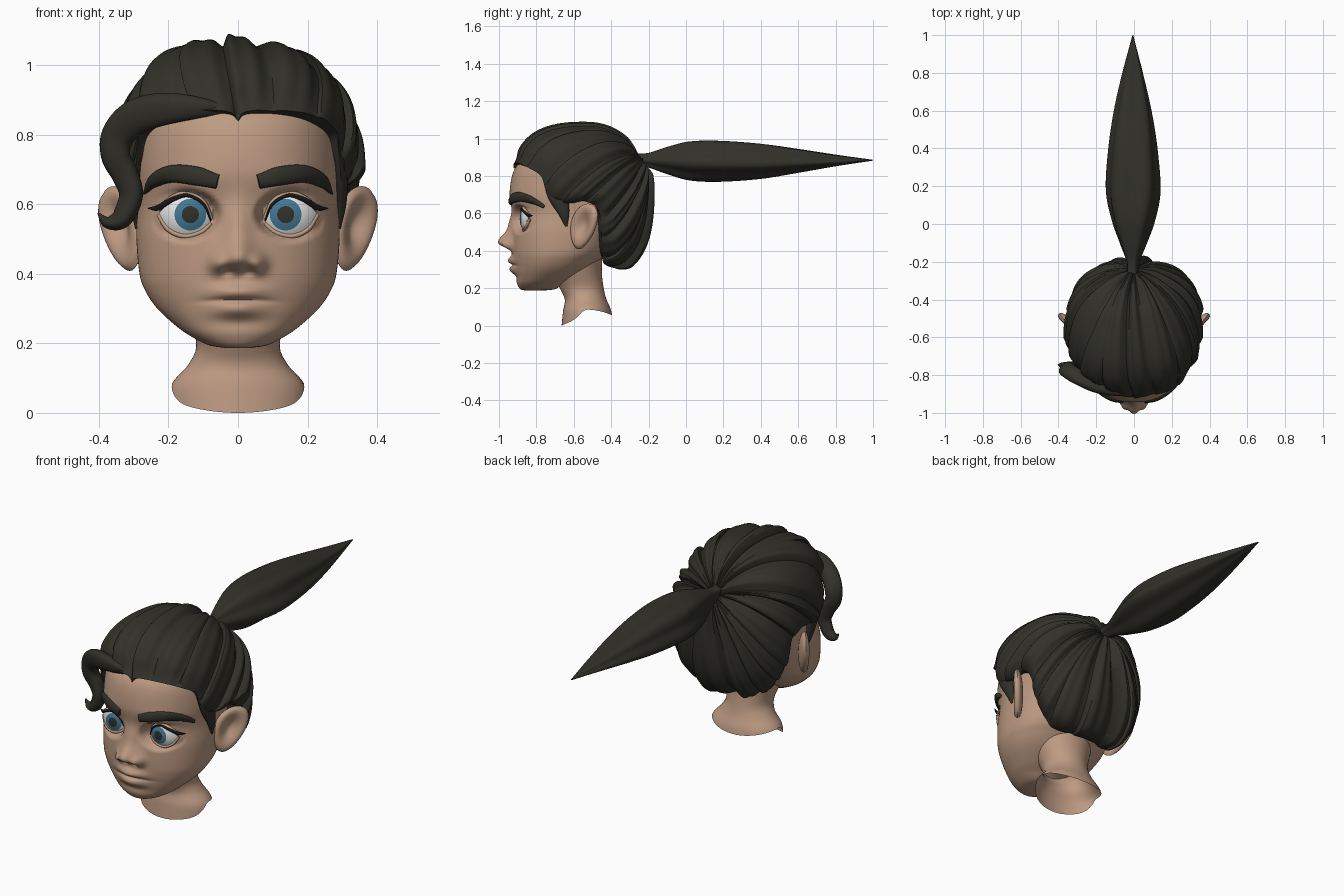
import bpy, bmesh, math, random
from mathutils import Vector
from mathutils.bvhtree import BVHTree

random.seed(11)
if "Cube" in bpy.data.objects:
    bpy.data.objects.remove(bpy.data.objects["Cube"], do_unlink=True)


def material(name, rgb):
    m = bpy.data.materials.new(name)
    m.use_nodes = True
    m.diffuse_color = (*rgb, 1)
    m.node_tree.nodes["Principled BSDF"].inputs["Base Color"].default_value = (*rgb, 1)
    return m


SKIN = material("skin", (0.51, 0.325, 0.225))
HAIR = material("dark_hair", (0.031, 0.030, 0.023))
WHITE = material("eye_white", (0.8, 0.8, 0.8))
BLUE = material("iris_blue", (0.055, 0.185, 0.30))
LASH = material("lash_black", (0.01, 0.01, 0.009))


def spline(pts, n):
    """Smooth curve through points of any dimension."""
    p = [Vector(q) for q in pts]
    p = [2 * p[0] - p[1]] + p + [2 * p[-1] - p[-2]]
    out = []
    for a, b, c, d in zip(p, p[1:], p[2:], p[3:]):
        for i in range(n):
            t = i / n
            out.append(b + (c - a) * (t / 2) + (a - b * 2.5 + c * 2 - d / 2) * t**2
                       + ((b - c) * 1.5 + (d - a) / 2) * t**3)
    return out + [p[-2]]


def grid(name, rows, mats, wrap=True, caps=(True, True), sharp=60):
    """Skin a list of point rows into one smooth mesh."""
    n = len(rows[0])
    verts = [tuple(p) for r in rows for p in r]
    faces = [(i * n + j, i * n + (j + 1) % n, (i + 1) * n + (j + 1) % n, (i + 1) * n + j)
             for i in range(len(rows) - 1) for j in range(n if wrap else n - 1)]
    if caps[0]:
        faces.append(tuple(range(n)))
    if caps[1]:
        faces.append(tuple(range(len(verts) - n, len(verts))))
    me = bpy.data.meshes.new(name)
    me.from_pydata(verts, [], faces)
    bm = bmesh.new()
    bm.from_mesh(me)
    bmesh.ops.recalc_face_normals(bm, faces=bm.faces)
    bm.to_mesh(me)
    bm.free()
    for m in mats:
        me.materials.append(m)
    me.polygons.foreach_set("use_smooth", [True] * len(me.polygons))
    me.set_sharp_from_angle(angle=math.radians(sharp))
    ob = bpy.data.objects.new(name, me)
    bpy.context.collection.objects.link(ob)
    return ob, verts, faces


def tube(name, pts, mat, ref, lobes=0, amp=0, twist=0, sides=14, n=8):
    """Sweep an oval along points given as x, y, z, width, thickness."""
    path = spline(pts, n)
    rows = []
    for i, q in enumerate(path):
        t = (path[min(i + 1, len(path) - 1)] - path[max(i - 1, 0)]).to_3d().normalized()
        side = t.cross(Vector(ref)).normalized()
        nor = side.cross(t)
        row = []
        for k in range(sides):
            a = math.tau * k / sides
            f = 1 + amp * math.cos(lobes * a + twist * i / len(path))
            row.append(q.to_3d() + side * (q[3] * math.cos(a) * f) + nor * (q[4] * math.sin(a) * f))
        rows.append(row)
    return grid(name, rows, [mat])


def power(v, e):
    return math.copysign(abs(v) ** e, v)


def section(w, yf, yb, a, e):
    c, s = power(math.cos(a), e), power(math.sin(a), e)
    return w * c, (yf + yb) / 2 + (yb - yf) / 2 * s


def bump(x, z, cx, cz, sx, sz):
    return math.exp(-((x - cx) / sx) ** 2 / 2 - ((z - cz) / sz) ** 2 / 2)


# Eyeball front surface, shared by eyes, lids and sockets
EX, EY, EZ, ER = 0.142, -0.785, 0.57, 0.102


def eye_y(x, z, lift=0):
    d = (ER + lift) ** 2 - (abs(x) - EX) ** 2 - (z - EZ) ** 2
    return EY - math.sqrt(max(d, 0.0004))


def sculpt(x, y, z):
    """Nose, lips, chin and eye sockets on the front of the face."""
    if y > -0.7:
        return y
    ax = abs(x)
    y -= 0.068 * bump(x, z, 0, 0.443, 0.036, 0.034 if z > 0.443 else 0.023)
    y -= 0.024 * bump(x, z, 0, 0.53, 0.027, 0.06)
    y -= 0.036 * bump(ax, z, 0.057, 0.428, 0.017, 0.019)
    y += 0.016 * bump(ax, z, 0.03, 0.405, 0.012, 0.007)
    y -= 0.029 * bump(x, z, 0, 0.348, 0.056, 0.017) + 0.028 * bump(x, z, 0, 0.298, 0.05, 0.019)
    y += 0.014 * bump(x, z, 0, 0.324 - 0.3 * x * x, 0.055, 0.005) + 0.005 * bump(x, z, 0, 0.385, 0.008, 0.015)
    y += 0.007 * bump(x, z, 0, 0.262, 0.06, 0.015)
    y -= 0.006 * bump(ax, z, 0.15, 0.67, 0.08, 0.03)
    r = math.hypot((ax - 0.152) / 0.077, (z - 0.569) / 0.056)
    w = max(0, min(1, (1.4 - r) / 0.4))
    w = w * w * (3 - 2 * w)
    return y + (max(y, eye_y(x, z) + 0.008) - y) * w


# Head: stacked sections as height, half width, front, back
table = [(0.187, 0.04, -0.86, -0.76), (0.195, 0.085, -0.885, -0.70), (0.22, 0.135, -0.902, -0.66),
         (0.25, 0.178, -0.91, -0.60), (0.30, 0.232, -0.915, -0.52), (0.35, 0.266, -0.922, -0.46),
         (0.40, 0.283, -0.928, -0.41), (0.5, 0.292, -0.928, -0.36), (0.6, 0.29, -0.922, -0.30),
         (0.7, 0.295, -0.942, -0.27), (0.8, 0.29, -0.93, -0.26), (0.86, 0.275, -0.90, -0.28),
         (0.91, 0.25, -0.84, -0.31), (0.97, 0.2, -0.77, -0.36), (1.01, 0.05, -0.65, -0.5)]
rows = []
for z, w, yf, yb in spline(table, 10):
    row = []
    for k in range(200):
        x, y = section(w, yf, yb, math.tau * k / 200, 0.92)
        row.append((x, sculpt(x, y, z), z))
    rows.append(row)
_, hv, hf = grid("head", rows, [SKIN])
face_tree = BVHTree.FromPolygons(hv, hf)


def face_y(x, z):
    hit = face_tree.ray_cast(Vector((x, -2, z)), Vector((0, 1, 0)))[0]
    return hit.y if hit else -0.8


# Neck with an uneven open lower edge
ntab = spline([(0, 0.2, -0.665, -0.385), (0.08, 0.192, -0.657, -0.40), (0.14, 0.142, -0.648, -0.425),
               (0.2, 0.12, -0.675, -0.44), (0.30, 0.15, -0.72, -0.45), (0.47, 0.2, -0.72, -0.44)], 12)
rows = []
for i in range(34):
    row = []
    for k in range(64):
        a = math.tau * k / 64
        c = math.cos(a) ** 2
        low = 0.035 * c + 0.05 * c**6 if math.sin(a) < 0 else 0.055 + 0.03 * c
        z = low + (0.46 - low) * i / 33
        _, w, yf, yb = next(p.lerp(q, (z - p[0]) / (q[0] - p[0])) for p, q in zip(ntab, ntab[1:]) if z <= q[0])
        row.append((*section(w, yf, yb, a, 1), z))
    rows.append(row)
grid("neck", rows, [SKIN], caps=(False, False))

upper = [(0.078, 0.55), (0.10, 0.598), (0.145, 0.622), (0.19, 0.61), (0.228, 0.575)]
lower = [(0.078, 0.55), (0.108, 0.525), (0.155, 0.514), (0.2, 0.533), (0.228, 0.575)]
for s, side in ((1, "left"), (-1, "right")):
    # Almond of eye white between the lids
    up, lo = spline(upper, 8), spline(lower, 8)
    rows = [[(s * (q := a.lerp(b, t / 12))[0], eye_y(q[0], q[1]), q[1]) for a, b in zip(up, lo)]
            for t in range(13)]
    grid(side + "_eye", rows, [WHITE], wrap=False, caps=(False, False))
    # Iris and pupil as one thin cap
    rows = []
    for r in (0.001, 0.012, 0.0245, 0.0345, 0.0455):
        ring = [(0.137 + r * math.cos(math.tau * k / 40), 0.57 + r * math.sin(math.tau * k / 40)) for k in range(40)]
        rows.append([(s * x, eye_y(x, z, 0.002), z) for x, z in ring])
    iris = grid(side + "_iris", rows, [BLUE, HAIR], caps=(True, False))[0]
    for f in iris.data.polygons:
        f.material_index = int(math.hypot(abs(f.center.x) - 0.137, f.center.z - 0.57) < 0.0245)
    # Lids and lashes
    for nm, rim, off in (("upper_lid", upper, 0.009), ("lower_lid", lower, -0.006)):
        tube(f"{side}_{nm}", [(s * x, eye_y(x, z) + 0.004, z + off, 0.007, 0.009) for x, z in rim], SKIN, (0, 1, 0))
    widths = (0.002, 0.004, 0.005, 0.007)
    lash = [(s * x, eye_y(x, z) - 0.006, z + 0.003, w, 0.005) for (x, z), w in zip(upper, widths)]
    lash += [(s * 0.228, -0.842, 0.59, 0.009, 0.006), (s * 0.26, -0.82, 0.588, 0.001, 0.001)]
    tube(side + "_lash", lash, LASH, (0, 1, 0))
    # Eyebrow following the brow ridge
    brow = [(0.058, 0.665, 0.021), (0.12, 0.681, 0.027), (0.19, 0.687, 0.025), (0.24, 0.667, 0.02), (0.266, 0.636, 0.005)]
    tube(side + "_eyebrow", [(s * x, face_y(x, z) - 0.002, z, w, 0.013) for x, z, w in brow], HAIR, (0, 1, 0))
    # Ear: thin shell with a raised rim and a hollow
    rows = []
    turn = math.radians(40)
    for i in range(-12, 13):
        r = max(0.02, 1 - abs(i) / 12) if i < 0 else 1 - i / 12.3
        row = []
        for k in range(40):
            a = math.tau * k / 40
            p = 0.086 * r * math.cos(a) * (1 + 0.2 * math.sin(a))
            q = 0.122 * r * math.sin(a)
            h = -0.03 * math.sqrt(1 - r * r)
            if i > 0:
                h = 0.03 * math.sqrt(1 - r**4) - 0.042 * bump(p, q, 0, 0.01, 0.034, 0.05)
            x = 0.333 + p * math.sin(turn) + h * math.cos(turn) + 0.18 * q
            row.append((s * x, -0.548 + p * math.cos(turn) - h * math.sin(turn) + 0.2 * q, 0.53 + q))
        rows.append(row)
    grid(side + "_ear", rows, [SKIN])
    # Sideburn in front of the ear
    tube(side + "_sideburn", [(s * 0.285, -0.70, 0.80, 0.07, 0.02), (s * 0.295, -0.685, 0.70, 0.055, 0.02),
                              (s * 0.297, -0.655, 0.61, 0.032, 0.016), (s * 0.29, -0.64, 0.53, 0.006, 0.006)], HAIR, (1, 0, 0))

# Swept-back hair: overlapping clumps run from the hairline to the tie
CENTRE = Vector((0, -0.55, 0.70))
TIE = Vector((0, 0.33, 0.185)).normalized()


def shell(d):
    """Distance to the hair surface, squarer at the forehead and nape."""
    p = 2.4 - 0.7 * d.y * d.z
    radii = (0.337, 0.345 if d.y > 0 else 0.358, 0.36 if d.z > 0 else 0.42)
    return sum(abs(c / r) ** p for c, r in zip(d, radii)) ** (-1 / p)


half = [(0, -0.915, 0.838), (0.03, -0.912, 0.865), (0.16, -0.888, 0.865), (0.24, -0.845, 0.845),
        (0.283, -0.775, 0.80), (0.298, -0.75, 0.73), (0.305, -0.70, 0.675), (0.31, -0.62, 0.655),
        (0.31, -0.54, 0.665), (0.31, -0.47, 0.62), (0.29, -0.455, 0.5), (0.23, -0.45, 0.39),
        (0.17, -0.44, 0.335), (0, -0.40, 0.325)]
line = spline(half + [(-x, y, z) for x, y, z in half[-2::-1]], 30)
dist = [0]
for a, b in zip(line, line[1:]):
    dist.append(dist[-1] + (b - a).length)
CLUMPS, PER, STEPS = 19, 14, 48
edges = [0]
for c in range(CLUMPS):
    edges.append(edges[-1] + random.uniform(0.6, 1.4))
columns = []
for c in range(CLUMPS):
    tall, sway = random.uniform(0.6, 1.2), random.uniform(-0.07, 0.07)
    for j in range(PER):
        u = j / (PER - 1)
        want = dist[-1] * (edges[c] + (edges[c + 1] - edges[c]) * (j + 0.04) / PER) / edges[-1]
        k = next(i for i, d in enumerate(dist) if d >= want)
        start = line[k] - CENTRE
        ridge = math.sin(math.pi * (0.35 + 0.65 * u)) + 0.12 * math.sin(math.tau * 2 * u)
        col = [CENTRE + start * 0.72]
        for i in range(STEPS):
            v = 0.985 * i / (STEPS - 1)
            arc = math.sin(math.pi * v)
            d = start.normalized().lerp(TIE, v) + Vector((sway * arc, 0, 0.12 * arc))
            d.normalize()
            ramp = math.sin(min(1, v / 0.14) * math.pi / 2)
            r = start.length + (shell(d) - start.length) * ramp
            r += 0.034 * ridge * tall * min(1, 0.25 + v * 5) * min(1, (1 - v) * 4) - 0.006 * arc
            col.append(CENTRE + d * r)
        columns.append(col)
grid("swept_hair", [list(r) for r in zip(*columns)], [HAIR], caps=(False, True), sharp=45)

# Loose curl falling beside the face
tube("loose_curl", [(0.0, -0.885, 0.868, 0.004, 0.01), (-0.1, -0.885, 0.878, 0.028, 0.025),
                    (-0.2, -0.86, 0.877, 0.045, 0.035), (-0.29, -0.815, 0.853, 0.05, 0.04),
                    (-0.343, -0.78, 0.80, 0.047, 0.04), (-0.35, -0.77, 0.74, 0.041, 0.04),
                    (-0.322, -0.765, 0.685, 0.038, 0.036), (-0.305, -0.765, 0.625, 0.034, 0.034),
                    (-0.333, -0.76, 0.56, 0.03, 0.03), (-0.375, -0.75, 0.548, 0.018, 0.02),
                    (-0.403, -0.745, 0.575, 0.002, 0.002)],
     HAIR, (0, 1, 0), lobes=3, amp=0.08, twist=5, sides=20)

# Ponytail
tail = [(-0.27, 0.03, 0.035), (-0.2, 0.034, 0.038), (-0.1, 0.07, 0.07), (0.02, 0.11, 0.1), (0.18, 0.138, 0.106),
        (0.4, 0.124, 0.092), (0.6, 0.095, 0.062), (0.8, 0.052, 0.03), (1, 0.002, 0.002)]
tube("ponytail", [(-0.006, y, 0.884, w, h) for y, w, h in tail], HAIR, (0, 0, 1),
     lobes=5, amp=0.09, twist=2.5, sides=50)
